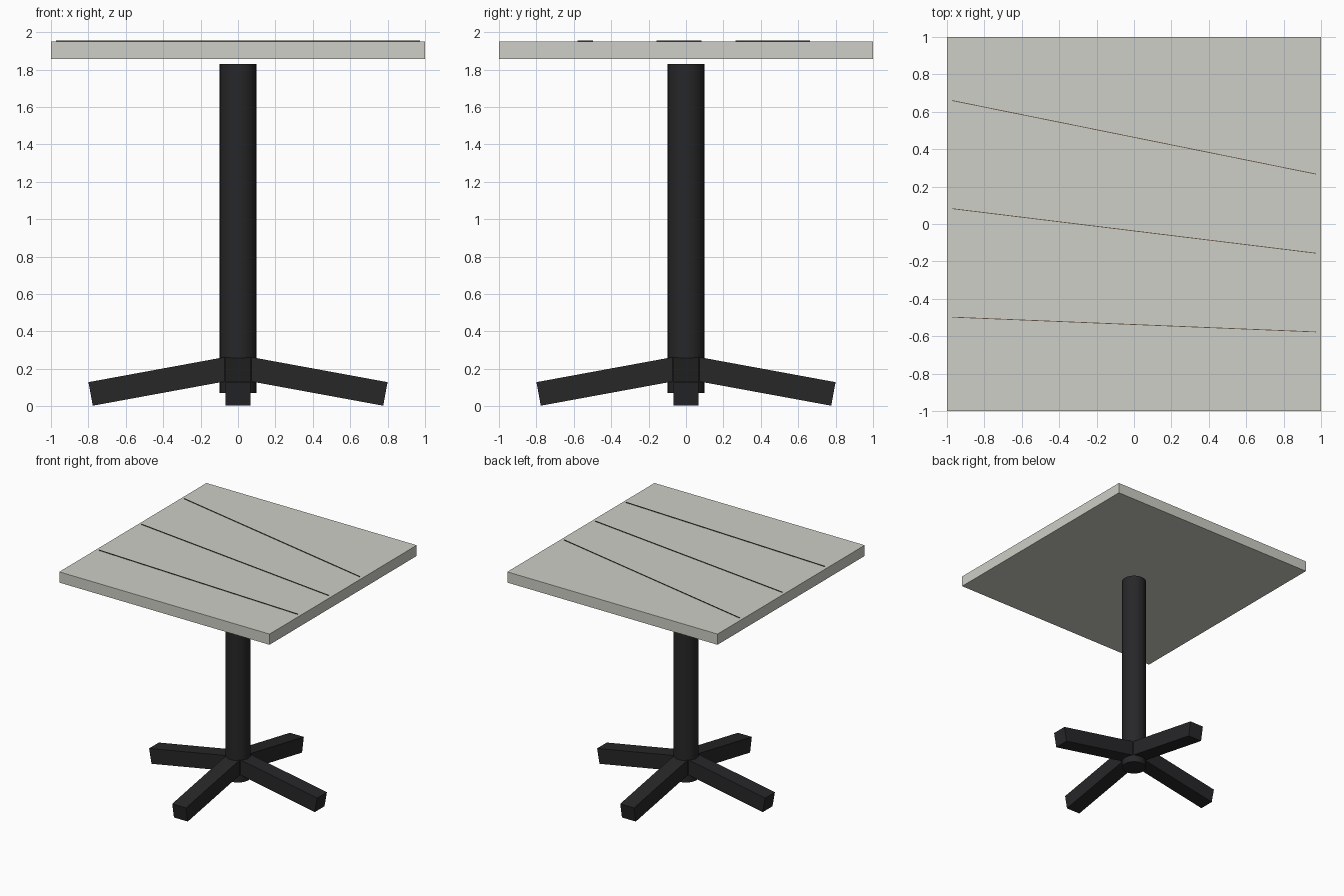
import bpy, math

if "Cube" in bpy.data.objects:
    bpy.data.objects.remove(bpy.data.objects["Cube"])


def material(name, rgb):
    m = bpy.data.materials.new(name)
    m.diffuse_color = (*rgb, 1)
    m.use_nodes = True
    m.node_tree.nodes["Principled BSDF"].inputs["Base Color"].default_value = m.diffuse_color
    return m


stone = material("pale_top", (0.62, 0.62, 0.57))
black = material("black_metal", (0.02, 0.02, 0.022))
brown = material("dark_seam", (0.12, 0.08, 0.05))


def box(name, loc, size, rot, mat):
    bpy.ops.mesh.primitive_cube_add(size=1, location=loc, rotation=rot)
    o = bpy.context.object
    o.name = name
    o.scale = size
    bpy.ops.object.transform_apply(location=False, rotation=False, scale=True)
    o.data.materials.append(mat)
    return o


# Square top
box("table_top", (0, 0, 1.904), (2, 2, 0.092), (0, 0, 0), stone)

# Thin seams fanning across the top
for i, (y0, y1) in enumerate([(0.66, 0.267), (0.082, -0.156), (-0.498, -0.577)]):
    dx, dy = 1.945, y1 - y0
    box(f"seam_{i + 1}", (0, (y0 + y1) / 2, 1.951), (math.hypot(dx, dy), 0.004, 0.008),
        (0, 0, math.atan2(dy, dx)), brown)

# Central pole, stopping just short of the top
bpy.ops.mesh.primitive_cylinder_add(vertices=32, radius=0.098, depth=1.76, location=(0, 0, 0.95))
pole = bpy.context.object
pole.name = "pole"
pole.data.materials.append(black)
bpy.ops.object.shade_smooth_by_angle(angle=math.radians(30))

# Four square feet sloping down from the pole
tilt, thick, length = math.radians(10.4), 0.132, 0.76
end_x, end_z = 0.788, 0.066
mid_r = end_x - length / 2 * math.cos(tilt)
mid_z = end_z + length / 2 * math.sin(tilt)
for i in range(4):
    a = i * math.pi / 2
    box(f"foot_{i + 1}", (mid_r * math.cos(a), mid_r * math.sin(a), mid_z),
        (length, thick, 0.128), (0, tilt, a), black)
